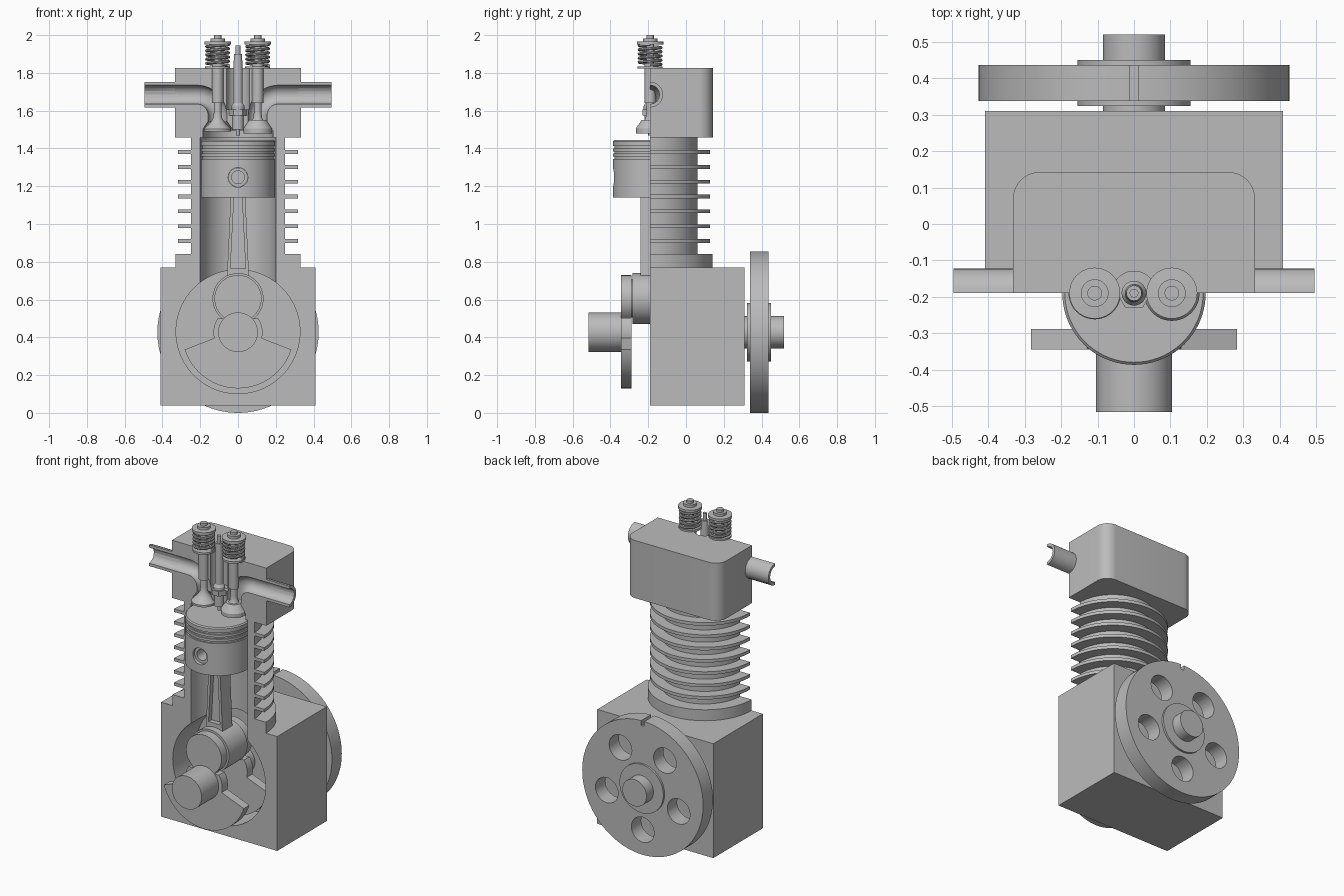
import bpy, bmesh
from math import sin, cos, pi, radians
from mathutils import Matrix, Vector

if "Cube" in bpy.data.objects:
    bpy.data.objects.remove(bpy.data.objects["Cube"])

steel = bpy.data.materials.new("grey_steel")
steel.use_nodes = True
steel.diffuse_color = (0.5, 0.5, 0.5, 1)
steel.node_tree.nodes["Principled BSDF"].inputs["Base Color"].default_value = steel.diffuse_color

CUT = -0.19      # section plane, also the cylinder axis
CRANK = 0.427    # crankshaft height
PIN = 0.605      # crank pin height
parts = []


def finish(name, bm):
    bmesh.ops.remove_doubles(bm, verts=bm.verts, dist=1e-5)
    bmesh.ops.recalc_face_normals(bm, faces=bm.faces)
    mesh = bpy.data.meshes.new(name)
    bm.to_mesh(mesh)
    bm.free()
    mesh.materials.append(steel)
    ob = bpy.data.objects.new(name, mesh)
    bpy.context.collection.objects.link(ob)
    parts.append(ob)
    return ob


def lathe(name, pts, x=0, y=0, z=0, axis="Z", closed=False, n=72):
    """Revolve (radius, height) points about the Z or Y direction."""
    bm = bmesh.new()
    vs = [bm.verts.new((r, 0, h)) for r, h in pts]
    es = [bm.edges.new(p) for p in zip(vs, vs[1:])]
    if closed:
        es.append(bm.edges.new((vs[-1], vs[0])))
    bmesh.ops.spin(bm, geom=vs + es, cent=(0, 0, 0), axis=(0, 0, 1), angle=2 * pi, steps=n)
    turn = Matrix.Rotation(-pi / 2, 4, "X") if axis == "Y" else Matrix()
    bm.transform(Matrix.Translation((x, y, z)) @ turn)
    return finish(name, bm)


def cyl(name, r, lo, hi, **kw):
    return lathe(name, [(0, lo), (r, lo), (r, hi), (0, hi)], **kw)


def prism(name, pts, lo, hi, axis="Z"):
    """Extrude an outline: (x, y) along Z or (x, z) along Y."""
    bm = bmesh.new()
    place = (lambda a, b, d: (a, d, b)) if axis == "Y" else (lambda a, b, d: (a, b, d))
    face = bm.faces.new([bm.verts.new(place(a, b, lo)) for a, b in pts])
    new = bmesh.ops.extrude_face_region(bm, geom=[face])["geom"]
    bmesh.ops.translate(bm, vec=Vector(place(0, 0, hi - lo)),
                        verts=[g for g in new if isinstance(g, bmesh.types.BMVert)])
    return finish(name, bm)


def box(name, x0, x1, y0, y1, z0, z1):
    return prism(name, [(x0, y0), (x1, y0), (x1, y1), (x0, y1)], z0, z1)


def arc(cx, cy, r, a0, a1, n=24):
    return [(cx + r * cos(radians(a0 + (a1 - a0) * i / n)),
             cy + r * sin(radians(a0 + (a1 - a0) * i / n))) for i in range(n + 1)]


def tube(name, pts, r, res=6):
    """Round bar swept along a path, with closed ends."""
    cu = bpy.data.curves.new(name, "CURVE")
    cu.dimensions, cu.bevel_depth, cu.bevel_resolution, cu.use_fill_caps = "3D", r, res, True
    sp = cu.splines.new("POLY")
    sp.points.add(len(pts) - 1)
    for p, co in zip(sp.points, pts):
        p.co = (*co, 1)
    tmp = bpy.data.objects.new(name + "_path", cu)
    bpy.context.collection.objects.link(tmp)
    bm = bmesh.new()
    bm.from_mesh(tmp.evaluated_get(bpy.context.evaluated_depsgraph_get()).to_mesh())
    bpy.data.objects.remove(tmp)
    return finish(name, bm)


def cut(ob, *cutters):
    """Subtract the cutters, bake the result and drop the cutters."""
    for c in cutters:
        m = ob.modifiers.new("cut", "BOOLEAN")
        m.operation, m.solver, m.object = "DIFFERENCE", "EXACT", c
    dg = bpy.context.evaluated_depsgraph_get()
    mesh = bpy.data.meshes.new_from_object(ob.evaluated_get(dg))
    ob.modifiers.clear()
    ob.data = mesh
    for c in cutters:
        parts.remove(c)
        bpy.data.objects.remove(c)


def front_half():
    return box("cutter", -1, 1, -1, CUT, -1, 3)


# Crankcase with round crank chamber and bore opening
crankcase = box("crankcase", -0.41, 0.41, CUT, 0.31, 0.04, 0.77)
cut(crankcase, cyl("cutter", 0.328, -0.4, 0.05, z=0.43, axis="Y"),
    cyl("cutter", 0.2, 0.43, 0.9, y=CUT))

# Finned cylinder barrel
outline = [(0.2, 0.77), (0.33, 0.77), (0.33, 0.84), (0.25, 0.84)]
for i in range(7):
    z = 0.91 + i * 0.0785
    outline += [(0.25, z - 0.01), (0.318, z - 0.01), (0.318, z + 0.01), (0.25, z + 0.01)]
outline += [(0.25, 1.457), (0.2, 1.457)]
cut(lathe("finned_cylinder", outline, y=CUT, closed=True), front_half())


# Cylinder head with ports, plug well and combustion chamber
def port(side, vx):
    bend = [(side * a + vx - side * 0.1, CUT, b) for a, b in arc(0.21, 1.575, 0.11, 90, 180, 12)]
    return tube("cutter", [(side * 0.55, CUT, 1.685)] + bend + [(vx, CUT, 1.48)], 0.05)


VALVES = {-1: -0.108, 1: 0.104}
head = prism("cylinder_head", [(-0.333, CUT), (0.333, CUT)] + arc(0.258, 0.068, 0.075, 0, 90, 10)
             + arc(-0.258, 0.068, 0.075, 90, 180, 10), 1.457, 1.825)
cut(head, cyl("cutter", 0.185, 1.4, 1.495, y=CUT),
    cyl("cutter", 0.06, 1.605, 1.9, y=CUT), cyl("cutter", 0.03, 1.45, 1.65, y=CUT))
for side, vx in VALVES.items():
    seat = [(0, 1.48), (0.076, 1.48), (0.076, 1.505), (0.045, 1.55), (0, 1.55)]
    cut(head, port(side, vx))
    cut(head, lathe("cutter", seat, x=vx, y=CUT))
    # Half pipe stub on the side of the head
    pipe = tube("intake_pipe" if side < 0 else "exhaust_pipe",
                [(side * 0.32, CUT, 1.685), (side * 0.496, CUT, 1.685)], 0.068, 10)
    cut(pipe, port(side, vx))
    cut(pipe, front_half())

# Valves with guides, springs and retainers
for side, vx in VALVES.items():
    tag = "right" if side < 0 else "left"
    lathe(tag + "_valve", [(0, 1.49), (0.072, 1.49), (0.072, 1.503), (0.04, 1.535), (0.024, 1.56),
                           (0.02, 1.59), (0.02, 2.0), (0, 2.0)], x=vx, y=CUT, n=40)
    cyl(tag + "_valve_guide", 0.03, 1.64, 1.85, x=vx, y=CUT, n=40)
    cyl(tag + "_spring_seat", 0.066, 1.822, 1.835, x=vx, y=CUT, n=40)
    lathe(tag + "_spring_retainer", [(0, 1.95), (0.07, 1.95), (0.07, 1.965), (0.038, 1.967),
                                     (0.038, 1.983), (0, 1.983)], x=vx, y=CUT, n=40)
    turns, steps = 5, 28
    coil = [(vx + 0.058 * cos(2 * pi * i / steps), CUT + 0.058 * sin(2 * pi * i / steps),
             1.84 + 0.11 * i / (turns * steps)) for i in range(turns * steps + 1)]
    tube(tag + "_valve_spring", coil, 0.008, 2)

# Spark plug
lathe("spark_plug", [(0, 1.5), (0.03, 1.5), (0.03, 1.58), (0.034, 1.58), (0.034, 1.625), (0.025, 1.64),
                     (0.025, 1.81), (0.021, 1.9), (0.012, 1.9), (0.012, 1.945), (0, 1.945)], y=CUT, n=40)
cyl("spark_plug_hex", 0.047, 1.575, 1.607, y=CUT, n=6)
cyl("spark_plug_electrode", 0.01, 1.468, 1.5, y=CUT, n=16)

# Piston with ring grooves, hollow skirt and pin hole
skin = [(0, 1.38), (0.165, 1.38), (0.165, 1.14), (0.197, 1.14)]
for z in (1.345, 1.373, 1.401):
    skin += [(0.197, z), (0.188, z), (0.188, z + 0.012), (0.197, z + 0.012)]
skin += [(0.197, 1.438), (0.19, 1.445), (0, 1.445)]
piston = lathe("piston", skin, y=CUT)
cut(piston, cyl("cutter", 0.052, -0.5, 0.1, z=1.247, axis="Y", n=40))
lathe("wrist_pin", [(0.034, -0.365), (0.051, -0.365), (0.051, -0.015), (0.034, -0.015)],
      z=1.247, axis="Y", closed=True, n=40)

# Connecting rod with recessed I-section shank
rod = prism("connecting_rod", [(-0.06, 0.68), (0.06, 0.68), (0.034, 1.25), (-0.034, 1.25)],
            -0.24, -0.14, "Y")
panel = [(-0.04, 0.765), (0.04, 0.765), (0.02, 1.16), (-0.02, 1.16)]
cut(rod, prism("cutter", panel, -0.3, -0.21, "Y"), prism("cutter", panel, -0.17, -0.1, "Y"))
cyl("rod_small_end", 0.075, -0.24, -0.14, z=1.247, axis="Y")
cyl("rod_big_end", 0.135, -0.283, -0.097, z=PIN, axis="Y")

# Crankshaft: two counterweighted webs, pin and shafts
right_side = [(-0.07, 0.5)] + arc(0, CRANK, 0.13, 145, 194, 8)
left_side = [(-x, z) for x, z in reversed(right_side)]
web = (arc(0, PIN, 0.125, -48, 228) + right_side
       + arc(0, CRANK, 0.297, 198, 342, 36) + left_side)
for name, lo in (("front_crank_web", -0.345), ("rear_crank_web", -0.092)):
    prism(name, web, lo, lo + 0.057, "Y")
cyl("crank_pin", 0.1, -0.3, -0.08, z=PIN, axis="Y")
cyl("front_shaft", 0.105, -0.517, -0.3, z=CRANK, axis="Y")
cyl("rear_shaft", 0.085, -0.05, 0.52, z=CRANK, axis="Y")

# Flywheel with five holes and a timing notch
wheel = cyl("flywheel", 0.427, 0.338, 0.437, z=CRANK, axis="Y", n=96)
cut(wheel, box("cutter", -0.011, 0.011, 0.3, 0.5, CRANK + 0.395, 1),
    *[cyl("cutter", 0.08, 0.3, 0.5, x=x, z=z, axis="Y", n=40)
      for x, z in arc(0, CRANK, 0.267, -90, 198, 4)])
cyl("flywheel_hub", 0.155, 0.324, 0.45, z=CRANK, axis="Y")

# Smooth round surfaces, keep edges crisp
bpy.ops.object.select_all(action="DESELECT")
for ob in parts:
    ob.select_set(True)
bpy.context.view_layer.objects.active = parts[0]
bpy.ops.object.shade_smooth_by_angle(angle=radians(30))
